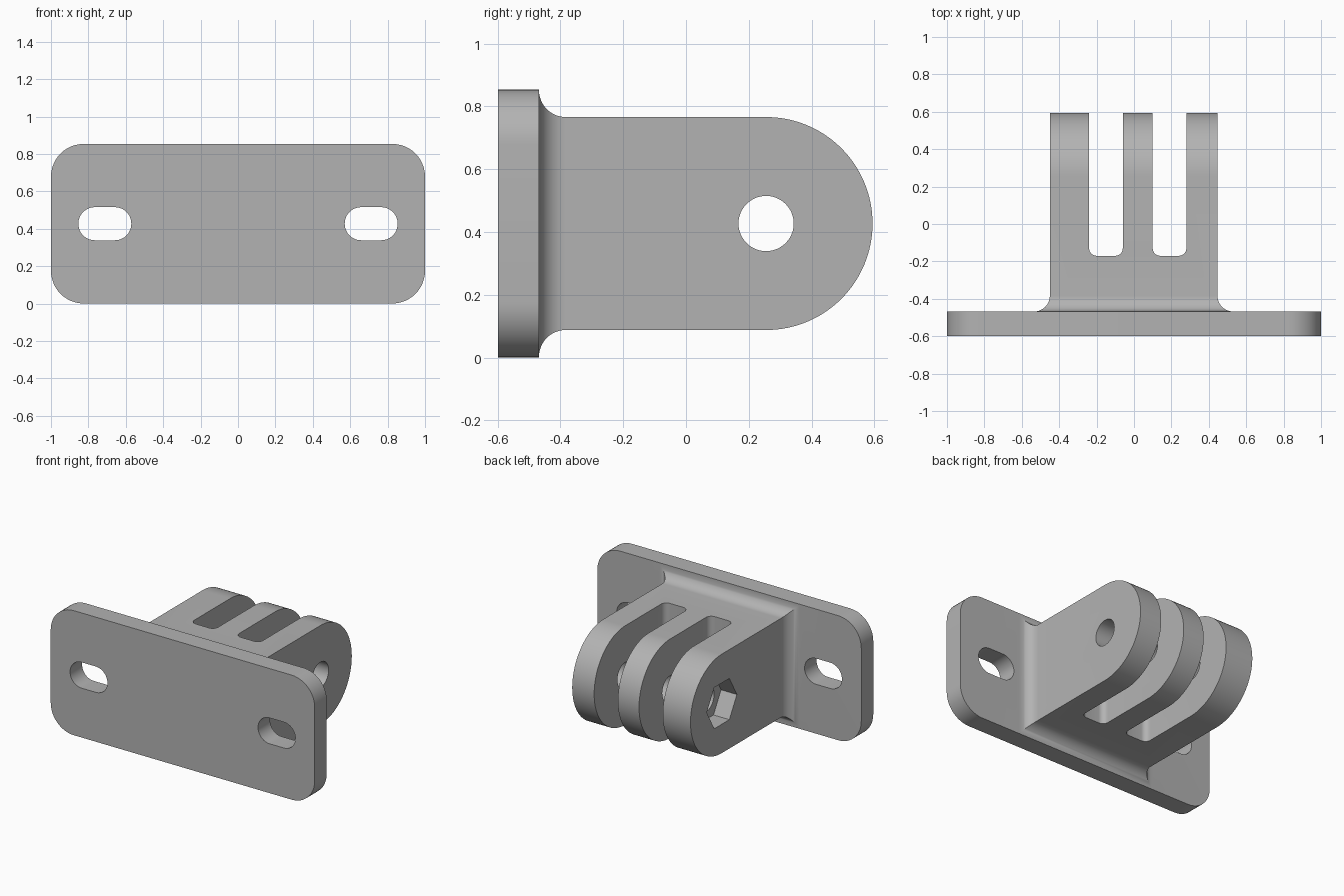
import bpy, bmesh
from math import sin, cos, pi, radians

cube = bpy.data.objects.get("Cube")
if cube:
    bpy.data.objects.remove(cube, do_unlink=True)

grey = bpy.data.materials.new("matte grey")
grey.use_nodes = True
colour = (0.45, 0.45, 0.45, 1)
grey.diffuse_color = colour
grey.node_tree.nodes["Principled BSDF"].inputs["Base Color"].default_value = colour

MID_Z = 0.427      # height of the bracket's centre line
PIN_Y = 0.255      # depth of the hinge pin


def ngon(cx, cy, r, n):
    return [(cx + r * cos(2 * pi * i / n), cy + r * sin(2 * pi * i / n)) for i in range(n)]


def rounded_rect(cx, cy, w, h, r, steps=12):
    points = []
    for k, (sx, sy) in enumerate([(1, 1), (-1, 1), (-1, -1), (1, -1)]):
        for i in range(steps + 1):
            a = (k + i / steps) * pi / 2
            points.append((cx + sx * (w / 2 - r) + r * cos(a),
                           cy + sy * (h / 2 - r) + r * sin(a)))
    return points


def loft(name, rings):
    """Skin a closed solid over rings that have equal point counts."""
    bm = bmesh.new()
    loops = [[bm.verts.new(p) for p in ring] for ring in rings]
    n = len(loops[0])
    for a, b in zip(loops, loops[1:]):
        for i in range(n):
            j = (i + 1) % n
            bm.faces.new((a[i], a[j], b[j], b[i]))
    bm.faces.new(loops[0])
    bm.faces.new(loops[-1])
    bmesh.ops.remove_doubles(bm, verts=bm.verts, dist=1e-5)
    bmesh.ops.dissolve_limit(bm, angle_limit=radians(0.1), verts=bm.verts, edges=bm.edges)
    bmesh.ops.recalc_face_normals(bm, faces=bm.faces)
    mesh = bpy.data.meshes.new(name)
    bm.to_mesh(mesh)
    bm.free()
    mesh.materials.append(grey)
    obj = bpy.data.objects.new(name, mesh)
    bpy.context.collection.objects.link(obj)
    return obj


def prism(name, points, axis, lo, hi):
    place = {"X": lambda u, v, t: (t, u, v),
             "Y": lambda u, v, t: (u, t, v),
             "Z": lambda u, v, t: (u, v, t)}[axis]
    return loft(name, [[place(u, v, t) for u, v in points] for t in (lo, hi)])


def combine(target, tool, operation):
    mod = target.modifiers.new(operation, "BOOLEAN")
    mod.operation = operation
    mod.solver = "EXACT"
    mod.object = tool
    bpy.context.view_layer.objects.active = target
    bpy.ops.object.modifier_apply(modifier=mod.name)
    bpy.data.objects.remove(tool, do_unlink=True)


# Back plate with rounded corners and two screw slots
bracket = prism("mounting_bracket", rounded_rect(0, MID_Z, 2, 0.853, 0.175), "Y", -0.598, -0.468)
for side in (-1, 1):
    slot = rounded_rect(side * 0.712, MID_Z, 0.283, 0.177, 0.088)
    combine(bracket, prism("screw_slot", slot, "Y", -1, 0), "DIFFERENCE")

# Hinge arm: flared root, straight body, half-round end
FLARE, HALF = 0.085, 0.339
sections = [(-0.53, HALF + FLARE, FLARE)]
for i in range(13):
    a = i / 12 * pi / 2
    grow = FLARE * (1 - sin(a))
    sections.append((-0.468 + FLARE * (1 - cos(a)), HALF + grow, grow))
for i in range(33):
    a = i / 32 * pi / 2
    sections.append((PIN_Y + HALF * sin(a), HALF * cos(a), 0))
rings = []
for y, h, grow in sections:
    left, right = -0.45 - grow, 0.446 + grow
    rings.append([(left, y, MID_Z - h), (right, y, MID_Z - h),
                  (right, y, MID_Z + h), (left, y, MID_Z + h)])
arm = loft("hinge_arm", rings)

# Gaps that split the arm into three fingers
for x in (-0.15, 0.19):
    gap = rounded_rect(x, 0.33, 0.18, 1.0, 0.04, 8)
    combine(arm, prism("finger_gap", gap, "Z", -0.5, 1.5), "DIFFERENCE")

# Pin hole through all fingers and hexagonal nut pocket on one side
combine(arm, prism("pin_hole", ngon(PIN_Y, MID_Z, 0.088, 48), "X", -1, 1), "DIFFERENCE")
combine(arm, prism("nut_pocket", ngon(PIN_Y, MID_Z, 0.163, 6), "X", -1, -0.33), "DIFFERENCE")

# Weld arm and plate into one solid
combine(bracket, arm, "UNION")
bpy.ops.object.select_all(action="DESELECT")
bracket.select_set(True)
bpy.context.view_layer.objects.active = bracket
bpy.ops.object.shade_smooth_by_angle(angle=radians(30))
